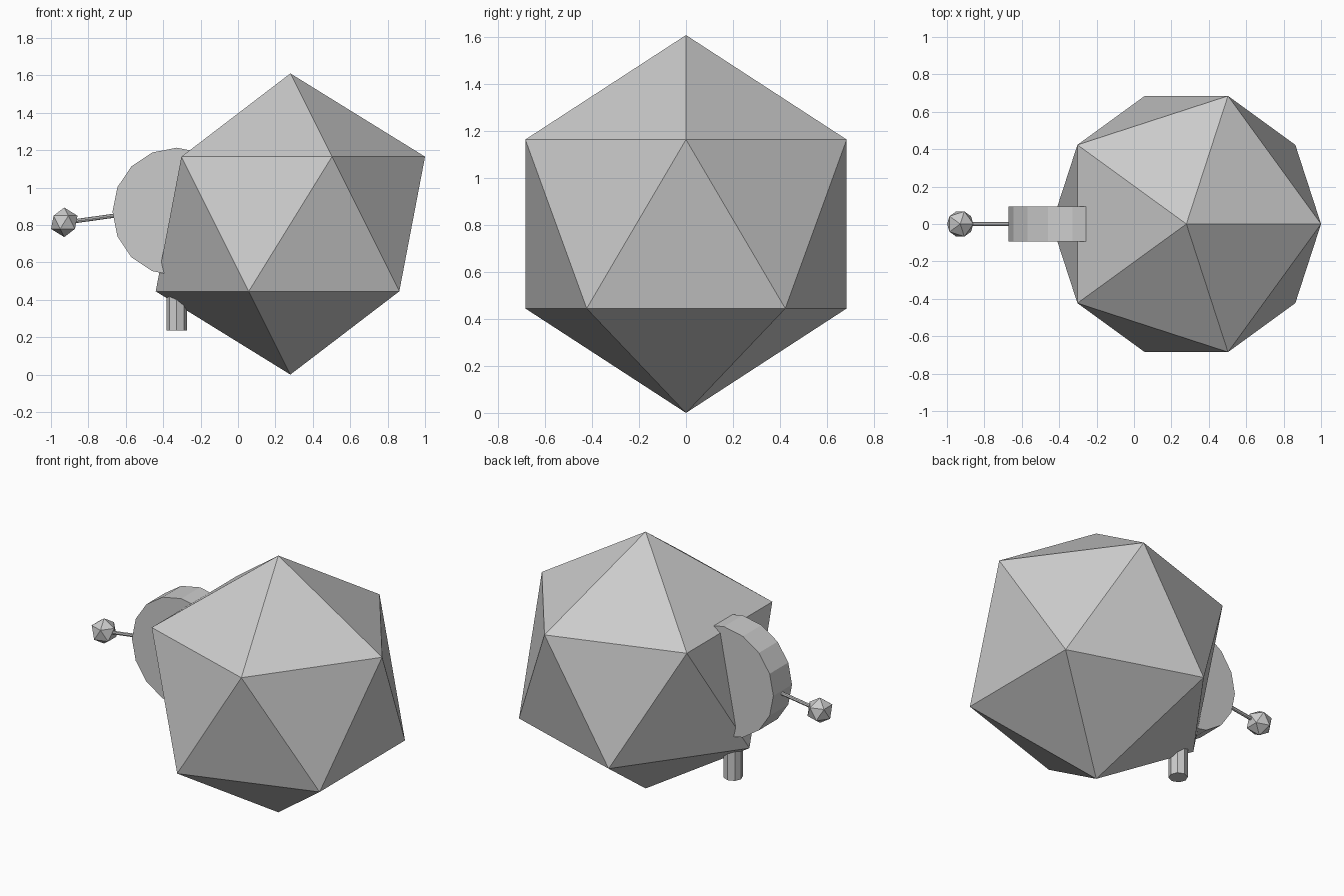
import bpy
from mathutils import Vector

if "Cube" in bpy.data.objects:
    bpy.data.objects.remove(bpy.data.objects["Cube"])


def ico(name, center, radius):
    """Faceted twenty-sided ball."""
    bpy.ops.mesh.primitive_ico_sphere_add(subdivisions=1, radius=radius, location=center)
    bpy.context.object.name = name


def rod(name, start, end, radius, sides):
    """Flat-sided cylinder between two points."""
    a, b = Vector(start), Vector(end)
    axis = b - a
    bpy.ops.mesh.primitive_cylinder_add(vertices=sides, radius=radius, depth=axis.length,
                                        location=(a + b) / 2)
    ob = bpy.context.object
    ob.name = name
    ob.rotation_mode = 'QUATERNION'
    ob.rotation_quaternion = Vector((0, 0, 1)).rotation_difference(axis)


# Large faceted body
ico("body", (0.28, 0, 0.805), 0.805)

# Upright disc partly sunk into the body's left side
rod("side_disc", (-0.328, -0.0925, 0.87), (-0.328, 0.0925, 0.87), 0.343, 16)

# Thin stem with a small faceted knob
rod("stem", (-0.93, 0, 0.812), (-0.50, 0, 0.872), 0.011, 8)
ico("knob", (-0.929, 0, 0.814), 0.079)

# Short peg hanging below the disc
rod("peg", (-0.328, 0, 0.235), (-0.328, 0, 0.55), 0.055, 8)
